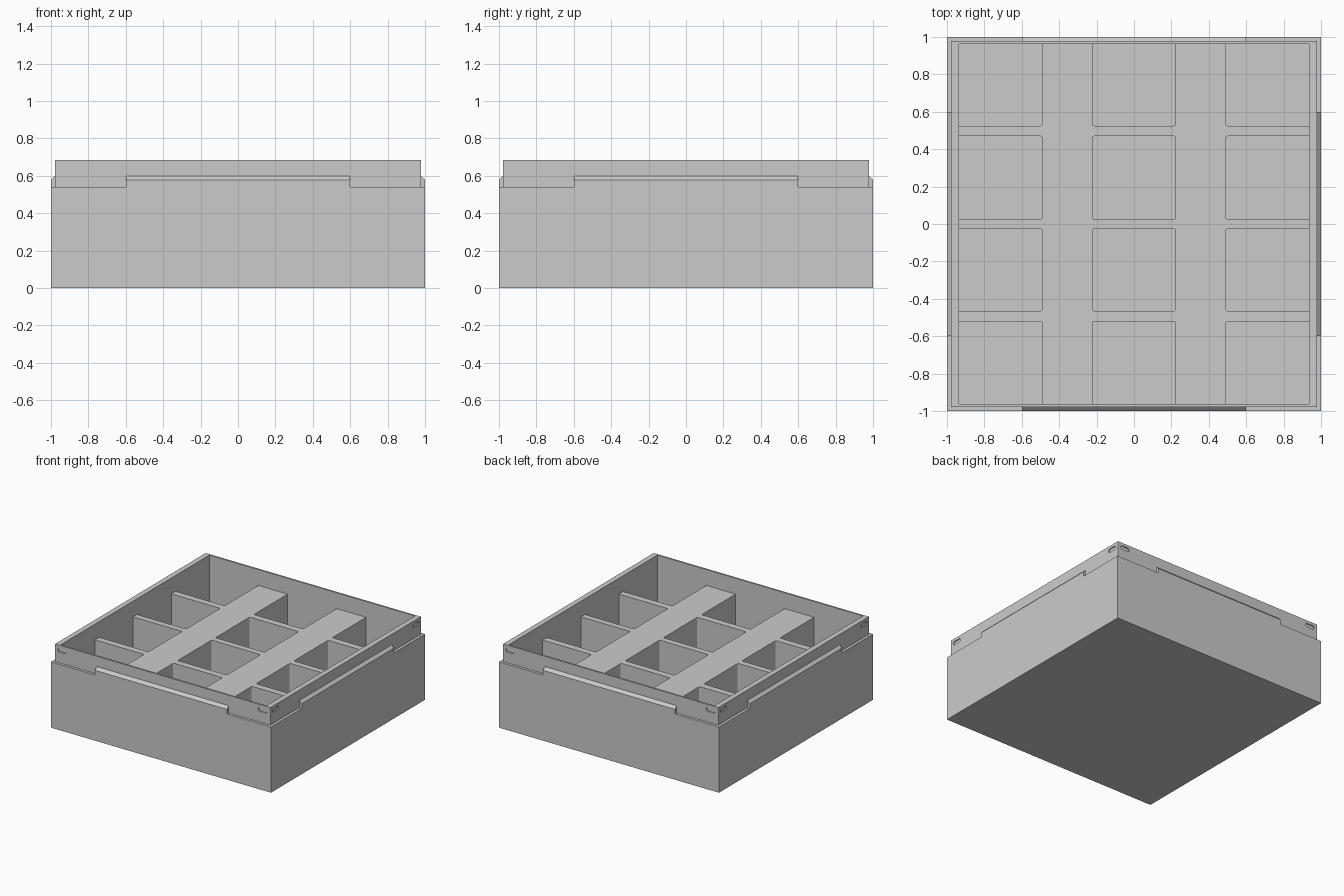
import bpy, bmesh, math
from mathutils import Matrix

WALL_X, WALL_Y = 0.935, 0.963   # inner cavity half sizes
LIP = 0.978                     # outer half size of the raised lip
LEDGE, RIM, FLOOR, GRID_TOP = 0.54, 0.685, 0.05, 0.555

cube = bpy.data.objects.get("Cube")
if cube:
    bpy.data.objects.remove(cube, do_unlink=True)

grey = bpy.data.materials.new("light_grey")
grey.use_nodes = True
colour = (0.6, 0.6, 0.6, 1)
grey.diffuse_color = colour
grey.node_tree.nodes["Principled BSDF"].inputs["Base Color"].default_value = colour


def finish(name, bm):
    bmesh.ops.recalc_face_normals(bm, faces=bm.faces[:])
    mesh = bpy.data.meshes.new(name)
    bm.to_mesh(mesh)
    bm.free()
    mesh.materials.append(grey)
    obj = bpy.data.objects.new(name, mesh)
    bpy.context.collection.objects.link(obj)
    return obj


def add_box(bm, x0, x1, y0, y1, z0, z1):
    mat = Matrix.Translation(((x0 + x1) / 2, (y0 + y1) / 2, (z0 + z1) / 2))
    mat = mat @ Matrix.Diagonal((x1 - x0, y1 - y0, z1 - z0, 1))
    return bmesh.ops.create_cube(bm, size=1, matrix=mat)["verts"]


def extrude_profile(bm, points, depth):
    face = bm.faces.new([bm.verts.new(p) for p in points])
    moved = bmesh.ops.extrude_face_region(bm, geom=[face], use_keep_orig=True)["geom"]
    verts = [g for g in moved if isinstance(g, bmesh.types.BMVert)]
    bmesh.ops.translate(bm, verts=verts, vec=depth)


def cut(target, cutter):
    mod = target.modifiers.new("cut", "BOOLEAN")
    mod.operation, mod.solver, mod.object = "DIFFERENCE", "EXACT", cutter
    cutter.hide_render = True
    cutter.hide_viewport = True


# Open box: rectangular rings from the underside, over the rim, down to the floor
bm = bmesh.new()
rings = []
for hx, hy, z in ((1, 1, 0), (1, 1, LEDGE), (LIP, LIP, LEDGE), (LIP, LIP, RIM),
                  (WALL_X, WALL_Y, RIM), (WALL_X, WALL_Y, FLOOR)):
    rings.append([bm.verts.new((sx * hx, sy * hy, z))
                  for sx, sy in ((-1, -1), (1, -1), (1, 1), (-1, 1))])
for a, b in zip(rings, rings[1:]):
    for i in range(4):
        j = (i + 1) % 4
        bm.faces.new((a[i], a[j], b[j], b[i]))
bm.faces.new(rings[0])
bm.faces.new(rings[-1])
box = finish("box_shell", bm)

# Shallow rounded slots near both ends of each lip side
bm = bmesh.new()
for side in range(4):
    for cx in (-0.91, 0.91):
        before = set(bm.verts)
        outline = []
        for end in (1, -1):
            for k in range(9):
                a = math.radians(-90 + k * 22.5)
                outline.append((cx + end * (0.027 + 0.015 * math.cos(a)), -LIP - 0.01,
                                0.645 + end * 0.015 * math.sin(a)))
        extrude_profile(bm, outline, (0, 0.018, 0))
        bmesh.ops.rotate(bm, verts=[v for v in bm.verts if v not in before],
                         matrix=Matrix.Rotation(side * math.pi / 2, 3, "Z"))
cut(box, finish("slot_cutter", bm))

# Bevelled tabs rising from the ledge, one per side
for side, name in enumerate(("front", "left", "back", "right")):
    bm = bmesh.new()
    profile = [(-0.6, -y, z) for y, z in
               ((1, LEDGE), (1, 0.578), (LIP, 0.6), (LIP, LEDGE))]
    extrude_profile(bm, profile, (1.2, 0, 0))
    bmesh.ops.rotate(bm, verts=bm.verts[:], matrix=Matrix.Rotation(side * math.pi / 2, 3, "Z"))
    finish(name + "_tab", bm)

# Divider grid: a block with twelve cells, rounded where bars and dividers meet
bm = bmesh.new()
add_box(bm, -WALL_X, WALL_X, -WALL_Y, WALL_Y, FLOOR, GRID_TOP)
grid = finish("divider_grid", bm)

bm = bmesh.new()
for x0, x1 in ((-1.1, -0.49), (-0.223, 0.223), (0.49, 1.1)):
    for y0, y1 in ((-1.1, -0.52), (-0.465, -0.025), (0.025, 0.47), (0.525, 1.1)):
        add_box(bm, x0, x1, y0, y1, 0, 0.7)
corners = [e for e in bm.edges
           if abs(e.verts[0].co.z - e.verts[1].co.z) > 0.5
           and all(abs(c) < 1 for c in e.verts[0].co.xy)]
bmesh.ops.bevel(bm, geom=corners, offset=0.012, segments=3, affect="EDGES", profile=0.5)
cut(grid, finish("cell_cutter", bm))
